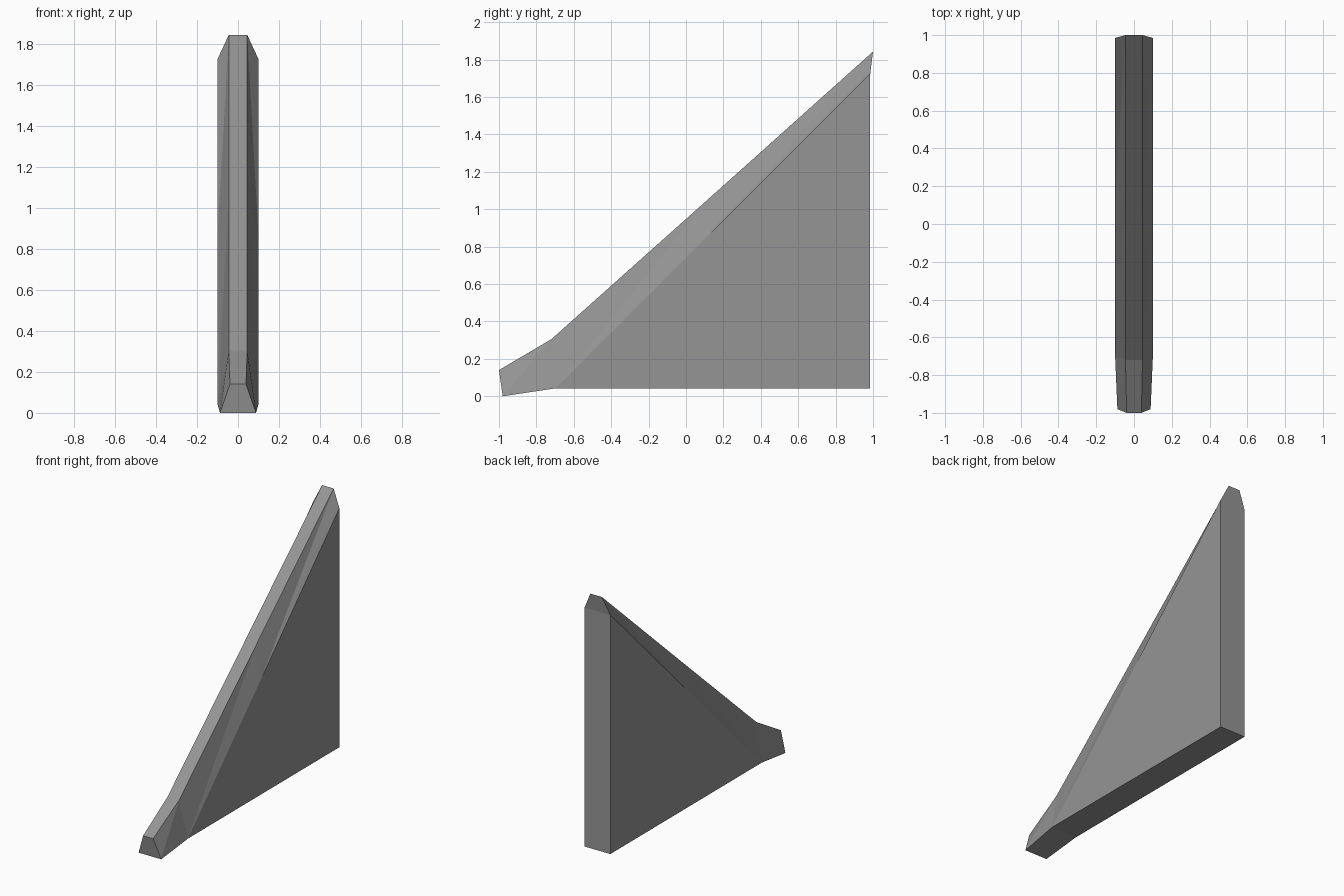
import bpy
import bmesh

cube = bpy.data.objects.get("Cube")
if cube:
    bpy.data.objects.remove(cube, do_unlink=True)

grey = bpy.data.materials.new("mid_grey")
grey.use_nodes = True
colour = (0.3, 0.3, 0.3, 1)
grey.diffuse_color = colour
grey.node_tree.nodes["Principled BSDF"].inputs["Base Color"].default_value = colour

# Stations from toe to peak: (half width, y, z) of the narrow ridge and wide shoulder
ridge = [(0.039, -1, 0.14), (0.045, -0.72, 0.305), (0.045, 0.12, 1.055), (0.045, 1, 1.843)]
shoulder = [(0.088, -0.98, 0), (0.1, -0.7, 0.042), (0.1, 0.12, 0.86), (0.1, 0.985, 1.725)]
heel = (0.1, 0.985, 0.042)

bm = bmesh.new()


def pair(point):
    x, y, z = point
    return [bm.verts.new((side * x, y, z)) for side in (-1, 1)]


top = [pair(p) for p in ridge]
low = [pair(p) for p in shoulder]
back = pair(heel)

# Ridge strip and chamfers
for i in range(len(top) - 1):
    bm.faces.new((top[i][0], top[i][1], top[i + 1][1], top[i + 1][0]))
    for s in (0, 1):
        bm.faces.new((top[i][s], top[i + 1][s], low[i][s]))
        bm.faces.new((low[i][s], top[i + 1][s], low[i + 1][s]))

# Flat side panels
for s in (0, 1):
    bm.faces.new((low[1][s], low[2][s], low[3][s], back[s]))

# Toe end, toe underside, base, back and peak end
for a, b in ((top[0], low[0]), (low[0], low[1]), (low[1], back),
             (back, low[3]), (low[3], top[3])):
    bm.faces.new((a[0], a[1], b[1], b[0]))

bmesh.ops.recalc_face_normals(bm, faces=bm.faces)
mesh = bpy.data.meshes.new("wedge_brace")
bm.to_mesh(mesh)
bm.free()
mesh.materials.append(grey)
brace = bpy.data.objects.new("wedge_brace", mesh)
bpy.context.collection.objects.link(brace)
